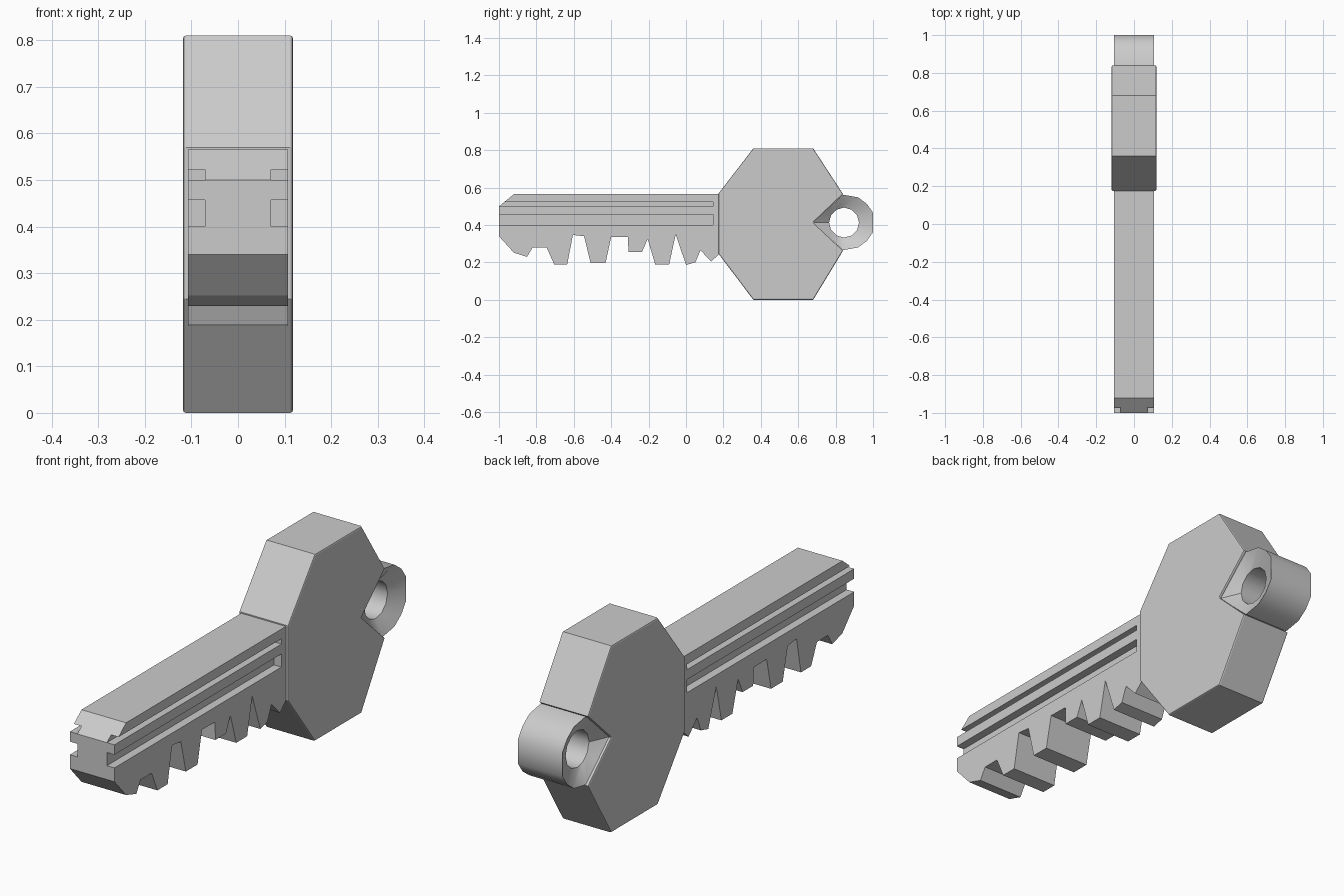
import bpy, bmesh, math

if "Cube" in bpy.data.objects:
    bpy.data.objects.remove(bpy.data.objects["Cube"])


def make_object(name, bm):
    bmesh.ops.recalc_face_normals(bm, faces=bm.faces)
    mesh = bpy.data.meshes.new(name)
    bm.to_mesh(mesh)
    bm.free()
    obj = bpy.data.objects.new(name, mesh)
    bpy.context.collection.objects.link(obj)
    return obj


def prism(name, outline, x0, x1):
    """Extrude a (y, z) outline along x."""
    bm = bmesh.new()
    a = [bm.verts.new((x0, y, z)) for y, z in outline]
    b = [bm.verts.new((x1, y, z)) for y, z in outline]
    bm.faces.new(a)
    bm.faces.new(b[::-1])
    n = len(outline)
    for i in range(n):
        j = (i + 1) % n
        bm.faces.new((a[i], b[i], b[j], a[j]))
    return make_object(name, bm)


def activate(obj):
    bpy.ops.object.select_all(action='DESELECT')
    obj.select_set(True)
    bpy.context.view_layer.objects.active = obj


def apply_modifier(obj, mod):
    activate(obj)
    bpy.ops.object.modifier_apply(modifier=mod.name)


# Octagonal head with a V notch for the ring
head = prism("head", [(0.175, 0.57), (0.36, 0.81), (0.68, 0.81), (0.84, 0.565),
                      (0.68, 0.413), (0.84, 0.263), (0.68, 0), (0.36, 0),
                      (0.175, 0.245)], -0.118, 0.118)
bevel = head.modifiers.new("edge", 'BEVEL')
bevel.width = 0.006
bevel.segments = 2
bevel.limit_method = 'ANGLE'
bevel.angle_limit = math.radians(80)
apply_modifier(head, bevel)

# Toothed blade
blade = prism("blade", [
    (0.178, 0.565), (-0.92, 0.565), (-1, 0.5), (-1, 0.34), (-0.92, 0.252),
    (-0.85, 0.23), (-0.82, 0.28), (-0.745, 0.28), (-0.705, 0.19),
    (-0.635, 0.19), (-0.605, 0.347), (-0.545, 0.34), (-0.51, 0.197),
    (-0.43, 0.197), (-0.4, 0.337), (-0.31, 0.335), (-0.308, 0.257),
    (-0.235, 0.257), (-0.205, 0.325), (-0.165, 0.19), (-0.09, 0.19),
    (-0.055, 0.35), (0, 0.187), (0.05, 0.2), (0.077, 0.265), (0.135, 0.205),
    (0.178, 0.245)], -0.107, 0.107)

# Two grooves cut into each side of the blade
for side in (-1, 1):
    for low, high in ((0.40, 0.457), (0.50, 0.523)):
        cutter = prism("groove_cutter", [(-1.1, low), (0.145, low),
                                         (0.145, high), (-1.1, high)],
                       side * 0.071, side * 0.2)
        cutter.hide_render = True
        cut = blade.modifiers.new("groove", 'BOOLEAN')
        cut.operation = 'DIFFERENCE'
        cut.solver = 'EXACT'
        cut.object = cutter
        apply_modifier(blade, cut)
        bpy.data.objects.remove(cutter)

# Keyring loop: faces slope inward from the outline to a round hole
lower = [(0.76, 0.338), (0.84, 0.266), (0.92, 0.28), (0.967, 0.315), (1, 0.362)]
outer = [(0.68, 0.413)] + lower + [(1, 0.413)]
outer += [(y, 0.828 - z) for y, z in reversed(lower)]
angles = [math.pi + i * math.tau / 12 for i in range(12)]
hole = [(0.845 + 0.08 * math.cos(t), 0.413 + 0.08 * math.sin(t)) for t in angles]
bm = bmesh.new()
rings = [[bm.verts.new((x, y, z)) for y, z in pts]
         for x, pts in ((-0.107, outer), (0.107, outer), (0.07, hole), (-0.07, hole))]
for k in range(4):
    a, b = rings[k], rings[(k + 1) % 4]
    for i in range(12):
        j = (i + 1) % 12
        bm.faces.new((a[i], b[i], b[j], a[j]))
loop = make_object("keyring_loop", bm)
activate(loop)
bpy.ops.object.shade_smooth_by_angle(angle=math.radians(40))
